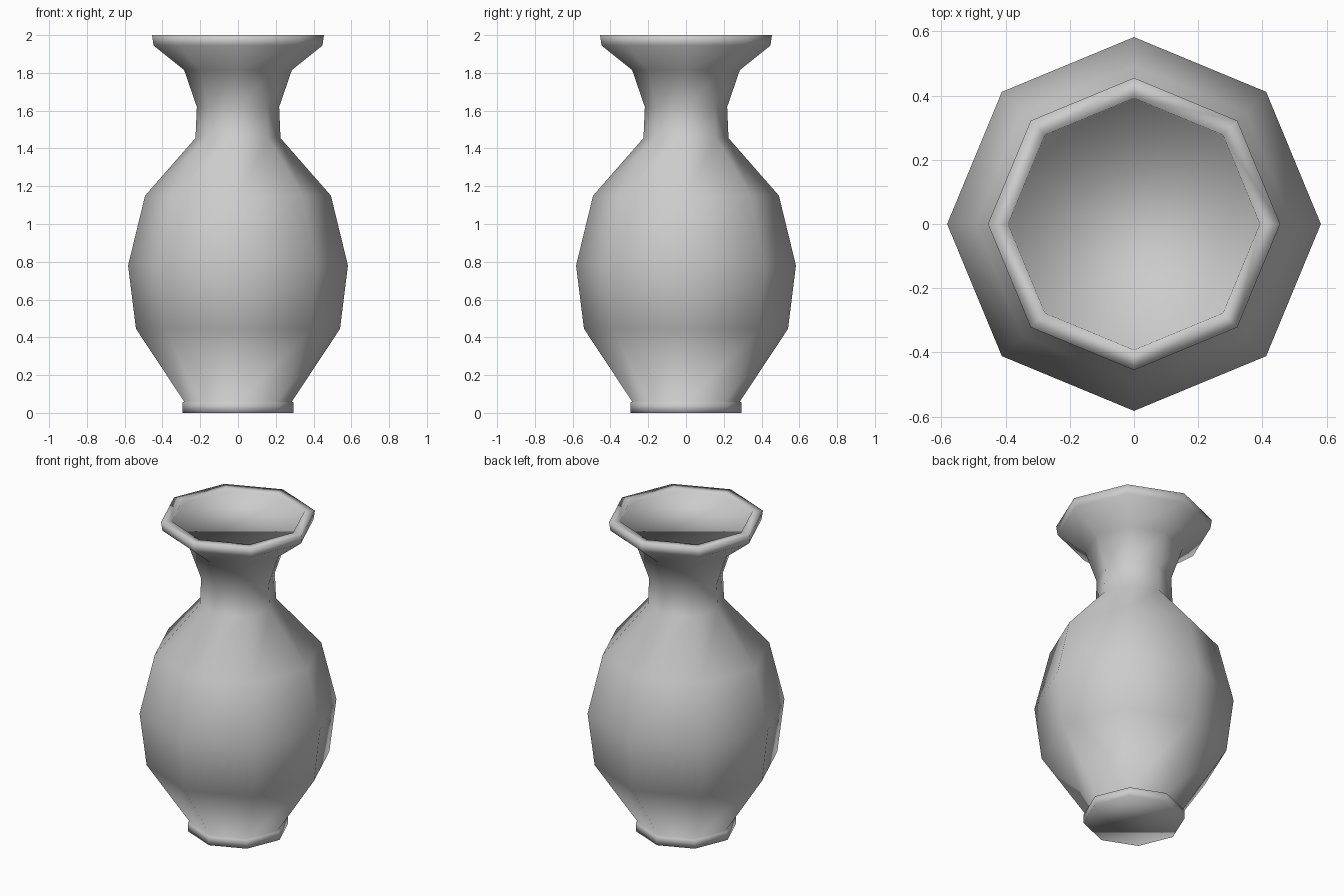
import bpy, bmesh, math

if "Cube" in bpy.data.objects:
    bpy.data.objects.remove(bpy.data.objects["Cube"])

SIDES = 8
# Outline (radius, height): foot, belly, neck, flared lip, shallow recess in the mouth
PROFILE = [(0.295, 0.0), (0.295, 0.055), (0.285, 0.06), (0.54, 0.445), (0.582, 0.78),
           (0.492, 1.15), (0.225, 1.455), (0.218, 1.62), (0.285, 1.815),
           (0.447, 1.945), (0.455, 2.0), (0.392, 2.0), (0.39, 1.98)]

bm = bmesh.new()
rings = []
for r, z in PROFILE:
    rings.append([bm.verts.new((r * math.cos(2 * math.pi * i / SIDES),
                                r * math.sin(2 * math.pi * i / SIDES), z))
                  for i in range(SIDES)])

# Side walls
for low, high in zip(rings, rings[1:]):
    for i in range(SIDES):
        j = (i + 1) % SIDES
        bm.faces.new((low[i], low[j], high[j], high[i]))

# Underside and mouth floor
bm.faces.new(rings[0][::-1])
bm.faces.new(rings[-1])
for f in bm.faces:
    f.smooth = True

mesh = bpy.data.meshes.new("vase")
bm.to_mesh(mesh)
bm.free()
vase = bpy.data.objects.new("vase", mesh)
bpy.context.collection.objects.link(vase)
